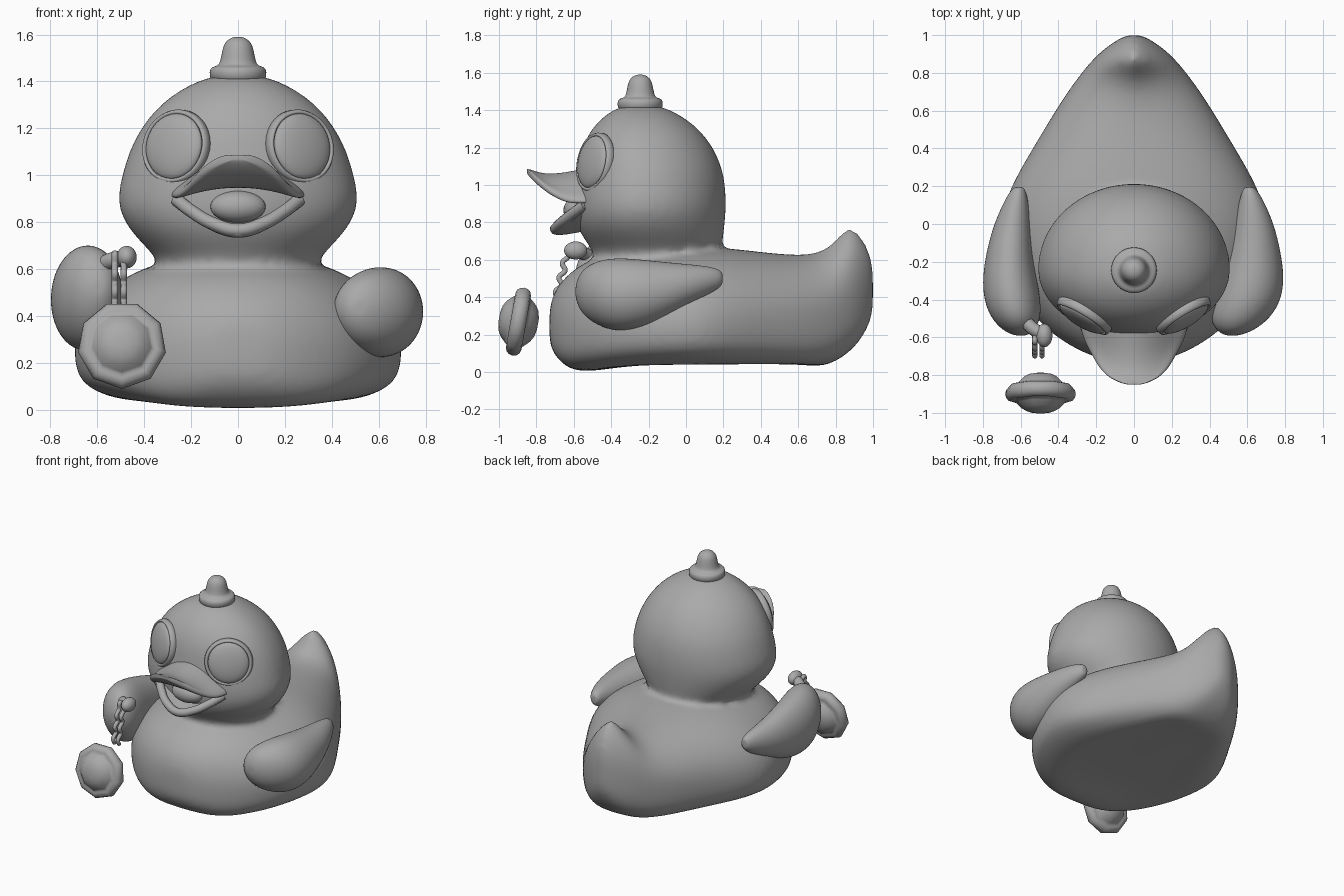
import bpy, bmesh
from math import sin, cos, pi, radians
from mathutils import Vector, Matrix

cube = bpy.data.objects.get("Cube")
if cube:
    bpy.data.objects.remove(cube, do_unlink=True)

grey = bpy.data.materials.new("plain grey")
grey.use_nodes = True
tone = (0.4, 0.4, 0.4, 1)
grey.diffuse_color = tone
grey.node_tree.nodes["Principled BSDF"].inputs["Base Color"].default_value = tone


def power(value, exponent):
    """Signed power, used for rounded-box sections."""
    return (1 if value >= 0 else -1) * abs(value) ** exponent


def finish(name, bm, levels=2, matrix=None):
    bmesh.ops.recalc_face_normals(bm, faces=bm.faces)
    for face in bm.faces:
        face.smooth = True
    mesh = bpy.data.meshes.new(name)
    bm.to_mesh(mesh)
    bm.free()
    mesh.materials.append(grey)
    obj = bpy.data.objects.new(name, mesh)
    bpy.context.collection.objects.link(obj)
    if matrix:
        obj.matrix_world = matrix
    if levels:
        subdivision = obj.modifiers.new("smooth surface", 'SUBSURF')
        subdivision.levels = subdivision.render_levels = levels
    return obj


def loft(name, rings, levels=2, matrix=None):
    """Skin closed rings in order and close both ends with a fan."""
    bm = bmesh.new()
    loops = [[bm.verts.new(p) for p in ring] for ring in rings]
    count = len(loops[0])
    for lower, upper in zip(loops, loops[1:]):
        for i in range(count):
            j = (i + 1) % count
            bm.faces.new((lower[i], lower[j], upper[j], upper[i]))
    for loop in (loops[0], loops[-1]):
        centre = bm.verts.new(sum((v.co for v in loop), Vector()) / count)
        for i in range(count):
            bm.faces.new((loop[i], loop[(i + 1) % count], centre))
    return finish(name, bm, levels, matrix)


def angles(count):
    return [2 * pi * i / count for i in range(count)]


def lathe(name, profile, sides, matrix, levels=1):
    rings = [[Vector((r * sin(a), r * cos(a), h)) for a in angles(sides)]
             for r, h in profile]
    return loft(name, rings, levels, matrix)


def ball(name, centre, size, rotation=None):
    bm = bmesh.new()
    bmesh.ops.create_uvsphere(bm, u_segments=32, v_segments=16, radius=1)
    turn = rotation or Matrix()
    return finish(name, bm, 0, Matrix.Translation(centre) @ turn @ Matrix.Diagonal((*size, 1)))


def tube(name, points, radius):
    curve = bpy.data.curves.new(name, 'CURVE')
    curve.dimensions = '3D'
    curve.bevel_depth = radius
    curve.bevel_resolution = 3
    curve.use_fill_caps = True
    spline = curve.splines.new('BEZIER')
    spline.bezier_points.add(len(points) - 1)
    for bezier, point in zip(spline.bezier_points, points):
        bezier.co = point
        bezier.handle_left_type = bezier.handle_right_type = 'AUTO'
    curve.materials.append(grey)
    obj = bpy.data.objects.new(name, curve)
    bpy.context.collection.objects.link(obj)


# Body with upturned tail: y, half width, bottom, middle, top, sharpness of the back
body_rows = [
    (-.73, .1, .16, .25, .34, .9), (-.705, .22, .085, .25, .44, .9),
    (-.62, .39, .005, .25, .54, .9), (-.5, .53, 0, .25, .615, .9),
    (-.3, .66, .01, .25, .66, .9), (0, .725, .015, .25, .675, .9),
    (.2, .66, .015, .26, .67, .9), (.4, .54, .015, .28, .645, .9),
    (.6, .42, .015, .3, .625, 1), (.72, .34, .025, .32, .64, 1.3),
    (.8, .28, .055, .34, .70, 1.6), (.86, .23, .095, .37, .79, 1.8),
    (.93, .16, .16, .41, .75, 1.5), (1, .05, .29, .45, .61, 1),
]
rings = []
for y, w, bottom, middle, top, sharp in body_rows:
    ring = []
    for a in angles(24):
        c, s = cos(a), sin(a)
        if s >= 0:
            ring.append(Vector((w * power(c, sharp), y, middle + (top - middle) * s)))
        else:
            z = middle + (middle - bottom) * power(s, .62)
            # shallow hollow under the base
            if s < -.95 and -.4 < y < .65:
                z += .025
            ring.append(Vector((w * power(c, .62), y, z)))
    rings.append(ring)
body = loft("body", rings)

# Head and neck, fuller towards the cheeks: z, half width, front, back
head_rows = [
    (.52, .38, -.5, .19), (.6, .355, -.5, .19), (.64, .345, -.495, .19), (.7, .405, -.54, .2),
    (.78, .48, -.59, .21), (.88, .525, -.605, .22), (1, .5, -.595, .215),
    (1.1, .47, -.58, .195), (1.2, .42, -.56, .15), (1.3, .34, -.51, .075),
    (1.38, .225, -.43, -.035), (1.425, .11, -.34, -.14),
]
rings = []
for z, w, front, back in head_rows:
    widest = front + (back - front) * .44
    rings.append([Vector((w * cos(a), widest + sin(a) * (back - widest if sin(a) > 0
                                                        else widest - front), z))
                  for a in angles(24)])
head = loft("head", rings)

# Fuse body and head with a soft neck
with bpy.context.temp_override(active_object=body, object=body, selected_objects=[body, head],
                               selected_editable_objects=[body, head]):
    bpy.ops.object.join()
fuse = body.modifiers.new("fuse", 'REMESH')
fuse.mode = 'VOXEL'
fuse.voxel_size = .02
fuse.use_smooth_shade = True
soften = body.modifiers.new("soften", 'SMOOTH')
soften.factor = .5
soften.iterations = 8
body.name = "body_and_head"

# Cap knob
lathe("top_knob", [(.122, 1.39), (.124, 1.445), (.115, 1.462), (.085, 1.466), (.076, 1.485),
                   (.068, 1.53), (.06, 1.56), (.04, 1.582), (.015, 1.59)], 24,
      Matrix.Translation((0, -.245, 0)))

# Eyes with low rims
for side, word in ((1, "left"), (-1, "right")):
    turn = Matrix.Rotation(side * radians(31), 4, 'Z') @ Matrix.Rotation(radians(80), 4, 'X')
    centre = Vector((side * .273, -.5, 1.123))
    ball(word + "_eye", centre, (.137, .142, .04), turn)
    lathe(word + "_eye_rim", [(.13, -.06), (.136, .0), (.148, .012), (.162, .002), (.172, -.06)],
          32, Matrix.Translation(centre) @ turn)


# Beak halves: y, half width, edge height, upper centre, lower centre
def beak(name, thickness, rows):
    across = [-1 + i / 5 for i in range(11)]
    rings = []
    for y, w, edge, upper, lower in rows:
        over = [Vector((u * w, y, edge + thickness + (upper - edge - thickness) * (1 - u * u) ** 1.3))
                for u in across]
        under = [Vector((u * w, y, edge - thickness + (lower - edge + thickness) * (1 - u * u)))
                 for u in across]
        rings.append(over + under[::-1])
    loft(name, rings)


beak("upper_beak", .018, [
    (-.44, .29, .915, 1.09, .96), (-.55, .288, .912, 1.09, .95),
    (-.63, .26, .912, 1.072, .945), (-.7, .22, .945, 1.062, .95),
    (-.77, .18, .995, 1.062, .985), (-.82, .125, 1.045, 1.08, 1.025),
    (-.85, .05, 1.075, 1.087, 1.06)])
beak("lower_beak", .012, [
    (-.44, .25, .89, .83, .77), (-.55, .245, .875, .80, .75),
    (-.63, .2, .83, .775, .735), (-.69, .13, .785, .76, .73),
    (-.72, .05, .765, .755, .74)])
tube("lower_lip", [(x * .262, -.70 + .16 * x * x, .765 + .13 * abs(x) ** 1.7)
                   for x in (-1, -.75, -.4, 0, .4, .75, 1)], .028)
ball("tongue", (0, -.585, .865), (.118, .07, .068))


# Wings: y, centre x, half width, centre z, half height
def wing(name, side, rows):
    loft(name, [[Vector((side * (x + w * cos(a)), y, z + h * sin(a))) for a in angles(16)]
                for y, x, w, z, h in rows])


wing("left_wing", 1, [
    (.195, .61, .03, .5, .04), (.14, .62, .06, .495, .07), (0, .635, .11, .465, .115),
    (-.15, .635, .145, .43, .165), (-.28, .625, .175, .415, .195), (-.4, .6, .185, .415, .2),
    (-.5, .56, .165, .425, .165), (-.565, .535, .1, .43, .11), (-.59, .52, .04, .43, .04)])
wing("right_wing", -1, [
    (.195, .61, .03, .5, .04), (.14, .62, .06, .49, .08), (0, .645, .1, .47, .13),
    (-.15, .66, .125, .46, .19), (-.28, .66, .145, .465, .22), (-.4, .645, .155, .48, .23),
    (-.5, .625, .135, .505, .195), (-.565, .61, .085, .515, .12), (-.59, .6, .035, .515, .04)])

# Thumb holding the chain
tube("thumb", [(-.6, -.48, .6), (-.54, -.55, .635), (-.48, -.585, .645)], .035)
ball("thumb_tip", (-.475, -.59, .65), (.043, .062, .048))

# Two wavy chain strands
for x, word in ((-.525, "outer"), (-.487, "inner")):
    points = [(x, -.59, .64), (x, -.62, .665)]
    for i in range(7):
        t = i / 6
        points.append((x, -.64 - .055 * t + .012 * (-1) ** i, .62 - .23 * t))
    tube(word + "_chain", points, .014)

# Nine-sided medallion, tilted back
half = [(.03, .105), (.07, .097), (.1, .08), (.125, .055), (.138, .04), (.15, .042), (.172, .036),
        (.185, .02)]
profile = half + [(.19, 0)] + [(r, -h) for r, h in reversed(half)]
lathe("medallion", profile, 9, Matrix.Translation((-.495, -.895, .275))
      @ Matrix.Rotation(radians(80), 4, 'X') @ Matrix.Rotation(pi, 4, 'Z'), 0)
